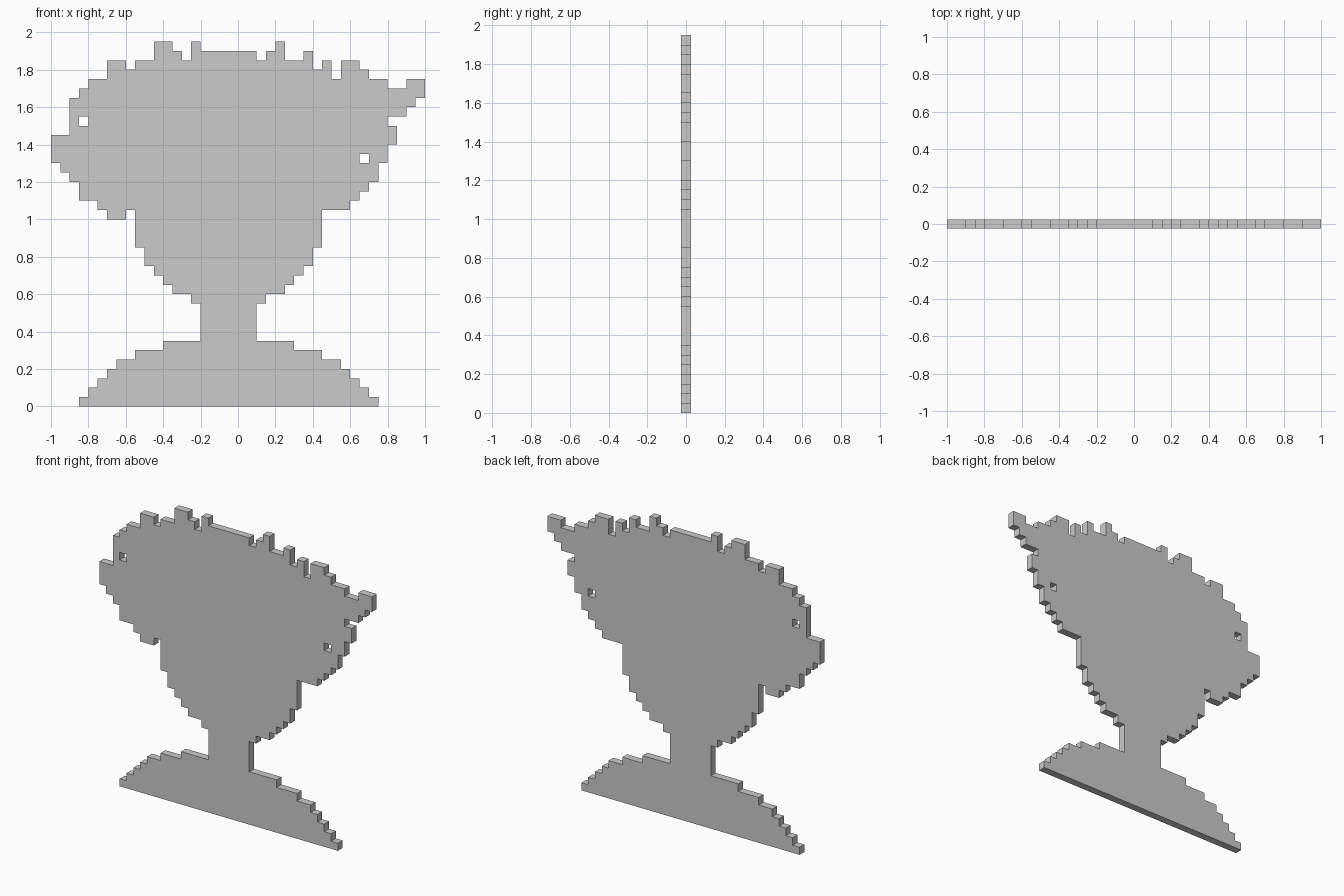
import bpy, math

if "Cube" in bpy.data.objects:
    bpy.data.objects.remove(bpy.data.objects["Cube"])

CELL = 0.05      # size of one step of the blocky outline
AXIS = -1        # foot, stem and lower cup are symmetric about this cell line

# Foot, stem and lower cup: (half width, top of step), bottom to top
lower = [(16, 1), (15, 2), (14, 3), (13, 4), (12, 5), (10, 6), (7, 7), (3, 11),
         (4, 12), (6, 13), (7, 14), (8, 15), (9, 17), (10, 21)]
# Right edge of the bowl: (x, top of step), going up
right = [(12, 22), (13, 23), (14, 24), (15, 26), (16, 28), (17, 30), (16, 31),
         (18, 32), (19, 33), (20, 35)]
# Ragged rim: (left end of step, height), right to left
rim = [(18, 35), (16, 34), (14, 35), (13, 36), (11, 37), (10, 35), (9, 37), (8, 36),
       (7, 38), (5, 37), (4, 39), (3, 38), (2, 37), (-4, 38), (-5, 39), (-6, 37),
       (-7, 38), (-9, 39), (-11, 37), (-12, 36), (-14, 37), (-16, 35), (-17, 34)]
# Left edge of the bowl: (x, bottom of step), going down
left = [(-17, 33), (-18, 29), (-20, 26), (-19, 25), (-18, 24), (-17, 22),
        (-15, 21), (-14, 20), (-12, 21)]
# Lower left corners of the two small square holes
holes = [(-17, 30), (13, 26)]


def rows(steps, z):
    """Vertical runs: each step goes from the previous height to its own."""
    pts = []
    for x, z_end in steps:
        pts += [(x, z), (x, z_end)]
        z = z_end
    return pts


def columns(steps, x):
    """Horizontal runs: each step goes from the previous x to its own."""
    pts = []
    for x_end, z in steps:
        pts += [(x, z), (x_end, z)]
        x = x_end
    return pts


def add_loop(curve, pts):
    pts = [p for i, p in enumerate(pts) if p != pts[i - 1]]
    spline = curve.splines.new('POLY')
    spline.points.add(len(pts) - 1)
    for point, (x, z) in zip(spline.points, pts):
        point.co = (x * CELL, z * CELL, 0, 1)
    spline.use_cyclic_u = True
    spline.use_smooth = False


# Whole outline, counter-clockwise from the foot
lower_right = rows([(AXIS + w, z) for w, z in lower], 0)
lower_left = [(2 * AXIS - x, z) for x, z in reversed(lower_right)]
outline = (lower_right + rows(right, 21) + columns(rim, 20)
           + rows(left, 34) + lower_left)

# Flat plate cut to the goblet silhouette
curve = bpy.data.curves.new("goblet_plate", 'CURVE')
curve.dimensions = '2D'
curve.fill_mode = 'BOTH'
curve.extrude = CELL / 2
add_loop(curve, outline)
for x, z in holes:
    add_loop(curve, [(x, z), (x, z + 1), (x + 1, z + 1), (x + 1, z)])

plate = bpy.data.objects.new("goblet_plate", curve)
plate.rotation_euler.x = math.pi / 2
bpy.context.collection.objects.link(plate)

# Turn into a flat-shaded mesh
bpy.context.view_layer.objects.active = plate
plate.select_set(True)
bpy.ops.object.convert(target='MESH')
bpy.ops.object.shade_flat()
bpy.ops.object.mode_set(mode='EDIT')
bpy.ops.mesh.select_all(action='SELECT')
bpy.ops.mesh.remove_doubles(threshold=0.001)
bpy.ops.mesh.normals_make_consistent(inside=False)
bpy.ops.object.mode_set(mode='OBJECT')
